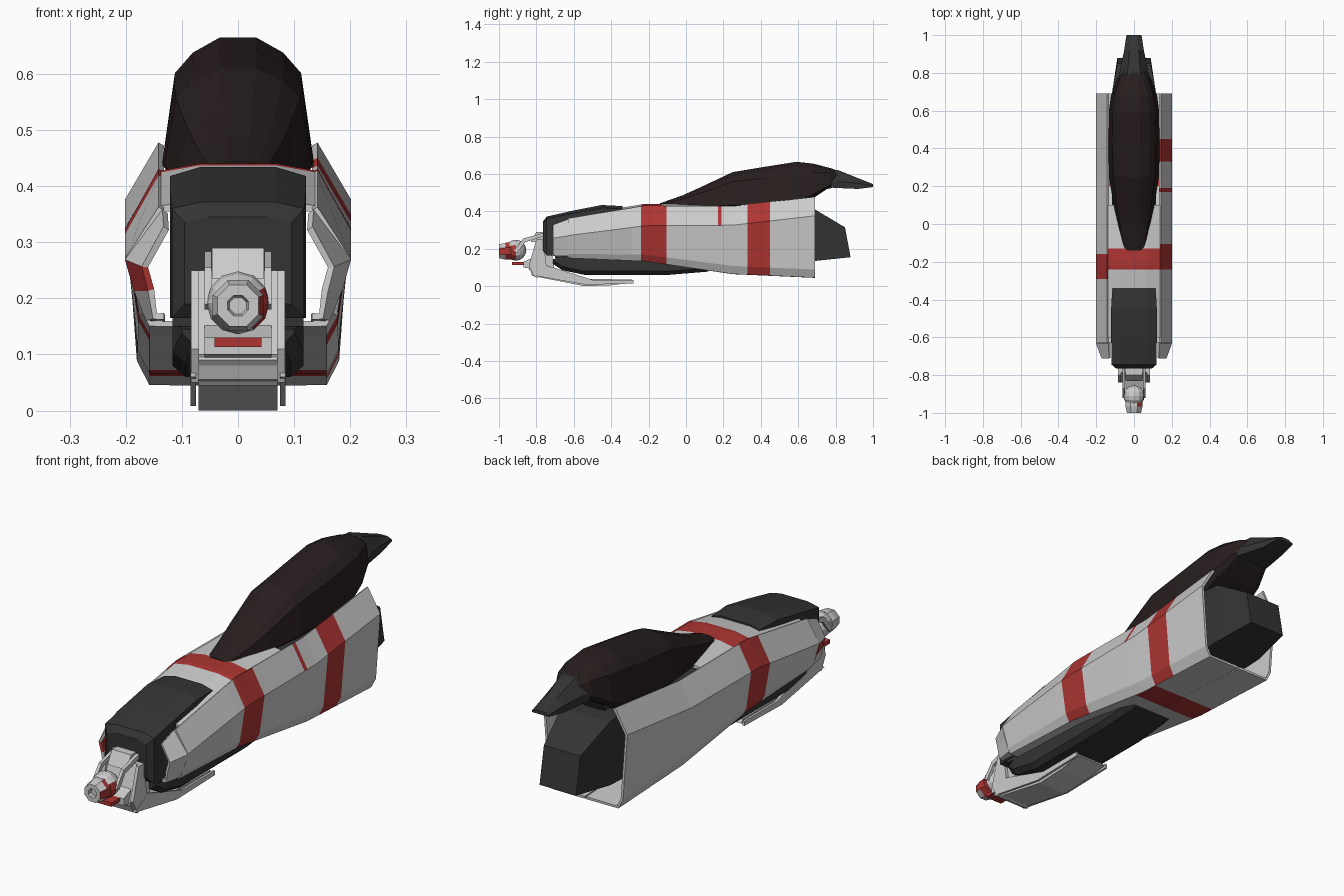
import bpy, bmesh, math
from mathutils import Matrix, Vector

if "Cube" in bpy.data.objects:
    bpy.data.objects.remove(bpy.data.objects["Cube"])

def mat(name, r, g, b):
    m = bpy.data.materials.new(name)
    m.diffuse_color = (r, g, b, 1)
    m.use_nodes = True
    m.node_tree.nodes["Principled BSDF"].inputs["Base Color"].default_value = m.diffuse_color
    return m

GREY = mat("light grey", .60, .60, .60)
RED = mat("red", .42, .036, .033)
DARK = mat("dark grey", .034, .034, .034)
BROWN = mat("dark brown", .021, .013, .013)

def finish(name, bm, mats, rule=None, thick=0):
    bmesh.ops.recalc_face_normals(bm, faces=bm.faces)
    if rule:
        for f in bm.faces:
            f.material_index = rule(f.calc_center_median(), f)
    me = bpy.data.meshes.new(name)
    bm.to_mesh(me)
    bm.free()
    ob = bpy.data.objects.new(name, me)
    bpy.context.collection.objects.link(ob)
    for m in mats:
        me.materials.append(m)
    if thick:
        s = ob.modifiers.new("thickness", 'SOLIDIFY')
        s.thickness, s.offset = thick, 0
    return ob

def loft(name, rings, mats, closed=True, rule=None, thick=0):
    bm = bmesh.new()
    vs = [[bm.verts.new(p) for p in r] for r in rings]
    n = len(vs[0])
    for a, b in zip(vs, vs[1:]):
        for i in range(n if closed else n - 1):
            j = (i + 1) % n
            bm.faces.new((a[i], a[j], b[j], b[i]))
    if closed:
        bm.faces.new(vs[0])
        bm.faces.new(vs[-1])
    return finish(name, bm, mats, rule, thick)

def sym(y, half):
    """Full ring from the +x half of a section."""
    return [(x, y, z) for x, z in half] + [(-x, y, z) for x, z in reversed(half)]

def slab(name, prof, x0, x1, m):
    """Side (y, z) profile extruded across x."""
    return loft(name, [[(x, y, z) for y, z in prof] for x in (x0, x1)], [m])

def box(name, lo, hi, m):
    return slab(name, [(lo[1], lo[2]), (hi[1], lo[2]), (hi[1], hi[2]), (lo[1], hi[2])], lo[0], hi[0], m)

def lerp_table(tab, y):
    for a, b in zip(tab, tab[1:]):
        if y <= b[0]:
            t = (y - a[0]) / (b[0] - a[0])
            return [u + (v - u) * t for u, v in zip(a, b)]
    return tab[-1]

# Side shells: y, bottom z, lower corner x, z, crease z, top z
SHELL = [(-.63, .155, .165, .175, .27, .36), (-.22, .138, .172, .17, .322, .428),
         (.25, .07, .174, .11, .325, .425), (.69, .05, .175, .09, .375, .475)]
CUTS = [-.63, -.29, -.24, -.22, -.16, -.105, .17, .19, .2, .25, .33, .45, .69]
for side, s in (("right", 1), ("left", -1)):
    rings = []
    for y in CUTS:
        _, zb, lx, lz, zc, zt = lerp_table(SHELL, y)
        rings.append([(s * x, y, z) for x, z in
                      ((.003, zb), (.155, zb), (lx, lz), (.196, zc), (.137, zt))])

    def stripes(c, f, s=s):
        low = abs(c.x) < .1
        if low:
            return int(.2 < c.y < .33)
        if s > 0:
            return int(-.24 < c.y < -.105 or .33 < c.y < .45
                       or (.17 < c.y < .19 and c.z > .35))
        return int(-.29 < c.y < -.16)
    loft(side + "_shell", rings, [GREY, RED], False, stripes, .011)

    # Angled cheek guards in front of the shells
    back = [(.13, .355), (.196, .268), (.18, .215), (.16, .165), (.13, .165)]
    front = [(.128, .325), (.166, .256), (.155, .215), (.148, .168), (.132, .168)]
    loft(side + "_cheek_guard",
         [[(s * x, y, z) for x, z in sec] for y, sec in ((-.63, back), (-.71, front))],
         [GREY, RED], False, lambda c, f, s=s: int(s < 0 and .2 < c.z < .25), .012)

# Top deck with a red band
def deck_ring(y):
    zt = lerp_table(SHELL, y)[5]
    return sym(y, [(.137, zt - .01), (.137, zt), (.07, zt + .012)])
loft("top_deck", [deck_ring(y) for y in (-.6, -.24, -.22, -.13, .1)],
     [GREY, RED], True, lambda c, f: int(-.24 < c.y < -.13))

# Dark inner core
slab("inner_core", [(-.7, .15), (-.7, .34), (-.45, .37), (-.2, .41), (.69, .41), (.69, .14),
                    (.2, .1), (-.3, .145)], -.117, .117, DARK)

# Dark front hood: y, half width, bottom, shoulder, top
loft("front_hood", [sym(y, [(w, zb), (w, zs), (w * .56, zt)]) for y, w, zb, zs, zt in
     ((-.765, .095, .19, .335, .345), (-.745, .118, .165, .36, .372), (-.6, .121, .165, .39, .405),
      (-.45, .121, .2, .418, .434), (-.34, .115, .36, .415, .428))], [DARK])

# Dark belly panel
loft("belly_panel", [sym(y, [(w * .8, zb), (w, zb + .02), (w, zt)]) for y, w, zb, zt in
     ((-.71, .10, .118, .145), (-.66, .117, .085, .16), (-.54, .117, .06, .16),
      (-.1, .117, .06, .16), (.12, .11, .078, .13))], [DARK])

# Brown faceted back cover: y, half width, bottom, top
def cover(y, w, zb, zt):
    h = zt - zb
    return sym(y, [(w * .8, zb), (w, zb + h * .12), (w * .84, zb + h * .74),
                   (w * .6, zb + h * .89), (w * .24, zt)])
loft("back_cover", [cover(*r) for r in
     ((-.14, .06, .41, .443), (-.02, .085, .41, .485), (.08, .105, .41, .53), (.25, .132, .41, .61),
      (.42, .136, .41, .638), (.59, .134, .42, .665), (.68, .122, .47, .655),
      (.77, .09, .53, .632), (.82, .05, .54, .615))], [BROWN])

# Tail fin
loft("tail_fin", [sym(y, [(w, zb), (w, zm), (w * .45, zt)]) for y, w, zb, zm, zt in
     ((.775, .082, .527, .555, .622), (.81, .075, .525, .56, .622),
      (.92, .052, .52, .55, .578), (1.0, .04, .53, .537, .546))], [DARK])
slab("fin_strut", [(.55, .40), (.62, .40), (.67, .50), (.78, .525), (.78, .545), (.6, .52)],
     -.05, .05, DARK)

# Rear thruster block
def quad(w, y0, z0, y1, z1):
    return [(w, y0, z0), (w, y1, z1), (-w, y1, z1), (-w, y0, z0)]
loft("rear_thruster", [quad(.117, .6, .13, .6, .42), quad(.117, .69, .135, .69, .41),
                       quad(.088, .88, .155, .85, .315)], [DARK])

# Nose joint: body, upper block, chin
slab("nose_body", [(-.84, .09), (-.785, .25), (-.73, .25), (-.70, .07), (-.80, .045)], -.07, .07, GREY)
slab("nose_upper_block", [(-.83, .235), (-.80, .29), (-.74, .29), (-.70, .24)], -.046, .046, GREY)
slab("nose_chin", [(-.87, .10), (-.87, .13), (-.80, .16), (-.78, .085)], -.06, .06, GREY)
box("chin_stripe", (-.042, -.93, .113), (.042, -.86, .13), RED)

# Under keel plate
slab("keel_plate", [(-.84, .10), (-.82, .055), (-.54, 0), (-.40, .005), (-.28, .02),
                    (-.29, .035), (-.55, .04), (-.70, .09)], -.07, .07, GREY)
for s in (1, -1):
    side = "right" if s > 0 else "left"
    slab(side + "_keel_rail", [(-.83, .06), (-.54, .008), (-.28, .014), (-.28, .034),
                               (-.5, .034), (-.74, .11)], s * .075, s * .085, GREY)
    slab(side + "_nose_plate", [(-.84, .11), (-.80, .25), (-.765, .25), (-.74, .07), (-.81, .05)],
         s * .07, s * .084, GREY)
    slab(side + "_yoke_arm", [(-.92, .19), (-.87, .255), (-.76, .285), (-.75, .27), (-.86, .235),
                              (-.90, .18)], s * .047, s * .06, GREY)

# Ball joint
bm = bmesh.new()
turn = Matrix.Translation((0, -.91, .192)) @ Matrix.Rotation(math.pi / 2, 4, 'X')
bmesh.ops.create_uvsphere(bm, u_segments=12, v_segments=8, radius=.056, matrix=turn)
finish("ball_joint", bm, [GREY, RED],
       lambda c, f: int(c.y < -.91 and c.x > .02 and c.z < .215))

# Octagonal nose tip with a small recessed centre
def octagon(y, r):
    return [(r * math.cos(a), y, .187 + r * math.sin(a))
            for a in (math.pi / 8 + i * math.pi / 4 for i in range(8))]
loft("nose_tip", [octagon(y, r) for y, r in
     ((-.90, .049), (-.965, .049), (-1.0, .040), (-1.0, .02), (-.985, .016))],
     [GREY, RED], True, lambda c, f: int(c.x > .03))
